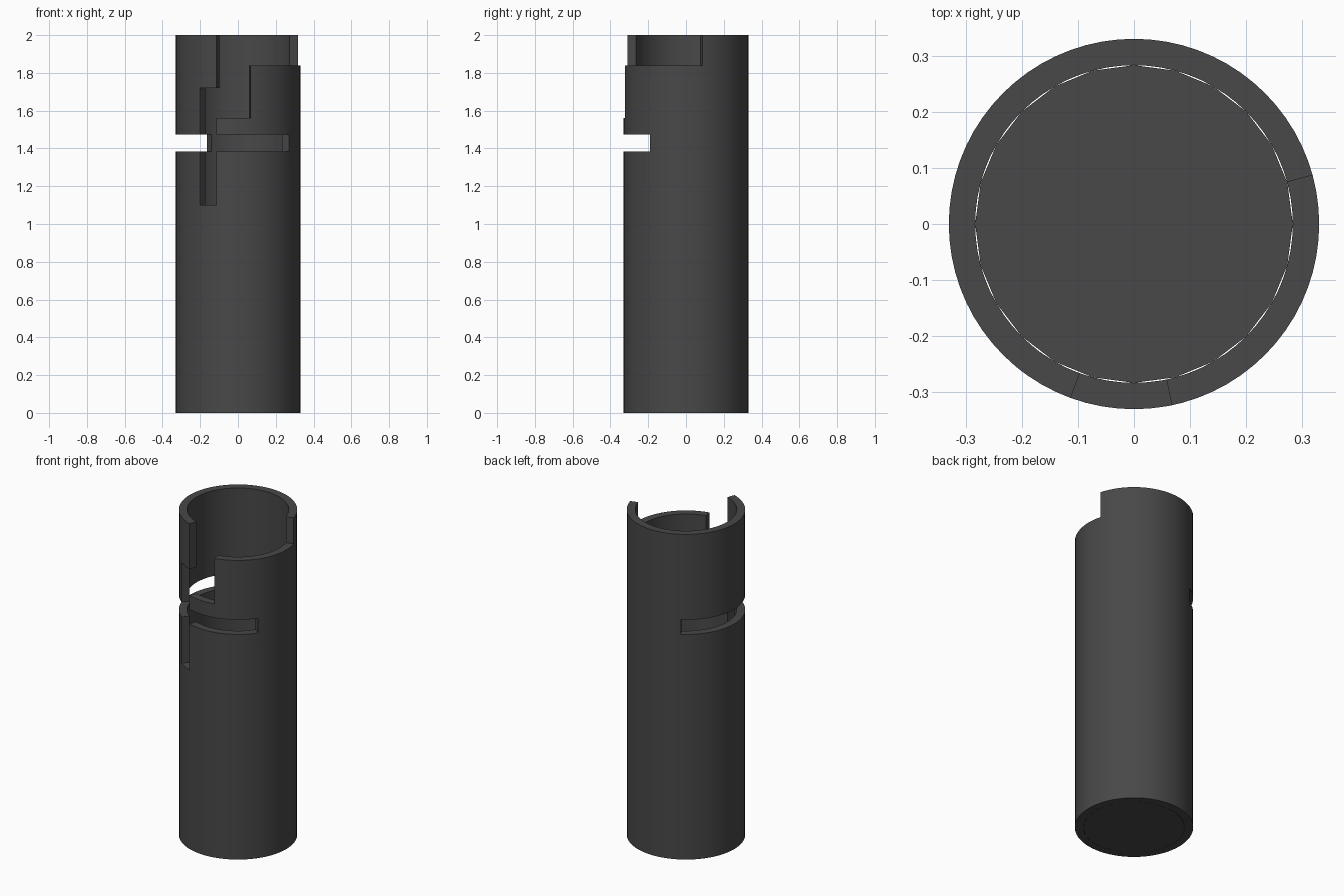
import bpy, bmesh, math

if "Cube" in bpy.data.objects:
    bpy.data.objects.remove(bpy.data.objects["Cube"])

R_OUT, R_IN, HEIGHT = 0.33, 0.283, 2.0

mat = bpy.data.materials.new("dark_grey")
mat.diffuse_color = (0.065, 0.065, 0.065, 1.0)
mat.use_nodes = True
mat.node_tree.nodes["Principled BSDF"].inputs["Base Color"].default_value = mat.diffuse_color

# Cutouts: start angle, end angle (degrees, may pass 360), bottom z, top z
CUTS = [
    (250.0, 375.3, 1.84, 2.00),    # wide notch in the rim
    (250.0, 281.8, 1.56, 2.00),    # entry channel
    (232.7, 250.0, 1.10, 1.72),    # vertical slot
    (120.0, 325.0, 1.385, 1.475),  # long slot around the tube
]


def finish(bm, name, smooth=True):
    bmesh.ops.recalc_face_normals(bm, faces=bm.faces)
    me = bpy.data.meshes.new(name)
    bm.to_mesh(me)
    bm.free()
    me.materials.append(mat)
    ob = bpy.data.objects.new(name, me)
    bpy.context.collection.objects.link(ob)
    if smooth:
        bpy.context.view_layer.objects.active = ob
        ob.select_set(True)
        bpy.ops.object.shade_smooth_by_angle(angle=math.radians(30))
        ob.select_set(False)
    return ob


# Tube wall: a grid of angle/height cells, leaving out the cut cells
angles = sorted({float(a) for a in range(0, 360, 5)} |
                {a % 360 for c in CUTS for a in c[:2]})
levels = sorted({0.0, HEIGHT} | {z for c in CUTS for z in c[2:]})
n, m = len(angles), len(levels) - 1


def solid(i, j):
    if not 0 <= j < m:
        return False
    i %= n
    a0 = angles[i]
    a1 = angles[i + 1] if i + 1 < n else 360.0
    a, z = (a0 + a1) / 2, (levels[j] + levels[j + 1]) / 2
    return not any(c[2] < z < c[3] and (c[0] < a < c[1] or c[0] < a + 360 < c[1])
                   for c in CUTS)


bm = bmesh.new()
cache = {}


def v(i, j, r):
    key = (i % n, j, r)
    if key not in cache:
        a = math.radians(angles[i % n])
        cache[key] = bm.verts.new((r * math.cos(a), r * math.sin(a), levels[j]))
    return cache[key]


for i in range(n):
    for j in range(m):
        if not solid(i, j):
            continue
        ring = [(i, j), (i + 1, j), (i + 1, j + 1), (i, j + 1)]
        bm.faces.new([v(p, q, R_OUT) for p, q in ring])
        bm.faces.new([v(p, q, R_IN) for p, q in reversed(ring)])
        # edge walls wherever the neighbouring cell is missing
        sides = [(i, j - 1), (i + 1, j), (i, j + 1), (i - 1, j)]
        for k, cell in enumerate(sides):
            if not solid(*cell):
                a, b = ring[k], ring[(k + 1) % 4]
                bm.faces.new([v(*b, R_OUT), v(*a, R_OUT), v(*a, R_IN), v(*b, R_IN)])
finish(bm, "slotted_tube")

# Thin floor closing the bottom of the tube
bm = bmesh.new()
bmesh.ops.create_cone(bm, cap_ends=True, segments=24, radius1=R_IN, radius2=R_IN, depth=0.006)
bmesh.ops.translate(bm, verts=bm.verts, vec=(0, 0, 0.003))
finish(bm, "bottom_disc", smooth=False)
